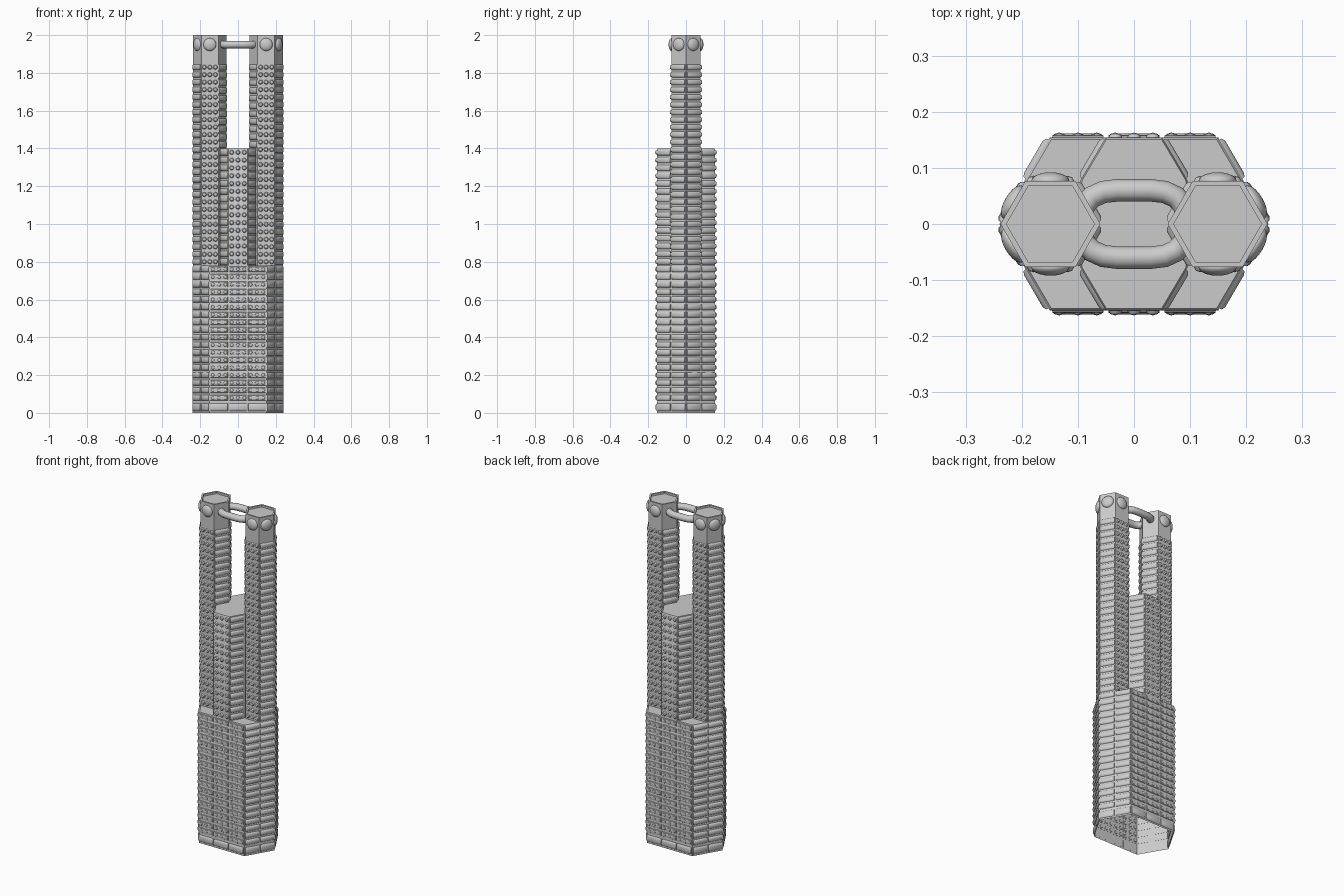
import bpy, bmesh, math
from mathutils import Vector, Matrix

if "Cube" in bpy.data.objects:
    bpy.data.objects.remove(bpy.data.objects["Cube"])

FLOOR = 0.04


def finish(bm, name):
    me = bpy.data.meshes.new(name)
    bm.to_mesh(me)
    bm.free()
    ob = bpy.data.objects.new(name, me)
    bpy.context.collection.objects.link(ob)
    bpy.ops.object.select_all(action='DESELECT')
    ob.select_set(True)
    bpy.context.view_layer.objects.active = ob
    bpy.ops.object.shade_smooth_by_angle(angle=math.radians(40))
    return ob


def loft(bm, rings, cap_first=False, cap_last=True):
    loops = [[bm.verts.new(p) for p in r] for r in rings]
    n = len(loops[0])
    for a, b in zip(loops, loops[1:]):
        for i in range(n):
            j = (i + 1) % n
            bm.faces.new((a[i], a[j], b[j], b[i]))
    if cap_first:
        bm.faces.new(loops[0][::-1])
    if cap_last:
        bm.faces.new(loops[-1])


def ring(poly, z, k=1.0, cx=0.0):
    return [(cx + (x - cx) * k, y * k, z) for x, y in poly]


def frame(a, b):
    """Length, midpoint, direction and outward normal of a wall edge."""
    a, b = Vector((*a, 0)), Vector((*b, 0))
    d = (b - a).normalized()
    return (b - a).length, (a + b) / 2, d, Vector((d.y, -d.x, 0))


def bar(bm, a, b, z, h, depth=0.008):
    """Rounded raised strip on the wall from a to b."""
    length, mid, d, n = frame(a, b)
    rings = []
    for out, hh, cut in ((-0.004, 1, 0.003), (depth * 0.6, 0.75, 0.005), (depth, 0.35, 0.011)):
        w = length / 2 - cut
        c = mid + n * out + Vector((0, 0, z))
        v = Vector((0, 0, h / 2 * hh))
        rings.append([c - d * w - v, c + d * w - v, c + d * w + v, c - d * w + v])
    loft(bm, rings, cap_first=True)


def dome(bm, p, n, r, depth, seg=10, rows=4):
    """Flattened ball set into a wall."""
    m = Matrix.Translation(p) @ n.to_track_quat('Z', 'Y').to_matrix().to_4x4() \
        @ Matrix.Diagonal((r, r, depth, 1))
    bmesh.ops.create_uvsphere(bm, u_segments=seg, v_segments=rows, radius=1, matrix=m)


def clad(bm, a, b, z0, z1, bars=True, dots=0, depth=0.008):
    """Repeat strips and studs on every floor of a wall."""
    count = round((z1 - z0) / FLOOR)
    pitch = (z1 - z0) / count
    length, mid, d, n = frame(a, b)
    for k in range(count):
        z = z0 + (k + 0.5) * pitch
        if bars:
            bar(bm, a, b, z, pitch * 0.85, depth)
        for i in range(dots):
            p = mid + d * ((i + 0.5) / dots - 0.5) * length + Vector((0, 0, z))
            dome(bm, p, n, 0.0125, 0.009, 8, 4)


def split(a, b, n):
    pts = [Vector(a).lerp(Vector(b), i / n) for i in range(n + 1)]
    return list(zip(pts, pts[1:]))


# lower block: long hexagon, open underneath
BASE = [(0.24, 0), (0.15, 0.154), (-0.15, 0.154), (-0.24, 0), (-0.15, -0.154), (0.15, -0.154)]
bm = bmesh.new()
loft(bm, [ring(BASE, 0), ring(BASE, 0.775), ring(BASE, 0.78, 0.98)])
finish(bm, "lower_block")

bm = bmesh.new()
pod = bmesh.new()
for i, a in enumerate(BASE):
    b = BASE[(i + 1) % 6]
    front = abs(a[1] - b[1]) < 1e-6
    for p, q in split(a, b, 3 if front else 2):
        clad(bm, p, q, 0.06, 0.78, True, 3 if front else 0, 0.005 if front else 0.008)
        # ground floor panels
        bar(pod, p, q, 0.03, 0.046, 0.007)
finish(bm, "lower_balconies")
finish(pod, "ground_floor_panels")

# middle block between the towers
MID = [(0.095, -0.078), (0.095, 0.078), (0.05, 0.154), (-0.05, 0.154),
       (-0.095, 0.078), (-0.095, -0.078), (-0.05, -0.154), (0.05, -0.154)]
bm = bmesh.new()
loft(bm, [ring(MID, 0.77), ring(MID, 1.395), ring(MID, 1.4, 0.98)])
finish(bm, "middle_block")

bm = bmesh.new()
for i, a in enumerate(MID):
    b = MID[(i + 1) % 8]
    if abs(a[0] - b[0]) < 1e-6:
        continue
    front = abs(a[1] - b[1]) < 1e-6
    clad(bm, a, b, 0.78, 1.4, not front, 3 if front else 0)
finish(bm, "middle_balconies")

# twin hexagonal towers
for side, label in ((-1, "left"), (1, "right")):
    cx = side * 0.149
    HEX = [(cx + 0.089 * math.cos(math.radians(60 * i)),
            0.089 * math.sin(math.radians(60 * i))) for i in range(6)]
    bm = bmesh.new()
    # shaft with a shallow recessed roof
    loft(bm, [ring(HEX, 0.77), ring(HEX, 1.85), ring(HEX, 2.0),
              ring(HEX, 2.0, 0.88, cx), ring(HEX, 1.988, 0.88, cx)])
    finish(bm, label + "_tower")

    bm = bmesh.new()
    crown = bmesh.new()
    for i, a in enumerate(HEX):
        b = HEX[(i + 1) % 6]
        length, mid, d, n = frame(a, b)
        front = abs(n.y) > 0.9
        inner = n.x * side < -0.1
        clad(bm, a, b, 1.4 if inner else 0.78, 1.85, not front, 3 if front else 0)
        # large round bosses near the roof
        if not inner:
            dome(crown, mid + Vector((0, 0, 1.95)), n, 0.034, 0.015, 20, 10)
    finish(bm, label + "_tower_balconies")
    finish(crown, label + "_crown_bosses")

# ring tube linking the two towers
path = [(0.09, 0.03), (0.075, 0.048), (0.055, 0.057), (0.03, 0.06)]
path += [(-x, y) for x, y in reversed(path)]
path += [(-x, -y) for x, y in path]
cu = bpy.data.curves.new("link_ring", 'CURVE')
cu.dimensions = '3D'
cu.bevel_depth = 0.02
cu.bevel_resolution = 4
sp = cu.splines.new('POLY')
sp.points.add(len(path) - 1)
for pt, (x, y) in zip(sp.points, path):
    pt.co = (x, y, 1.95, 1)
sp.use_cyclic_u = True
sp.use_smooth = True
ob = bpy.data.objects.new("link_ring", cu)
bpy.context.collection.objects.link(ob)
